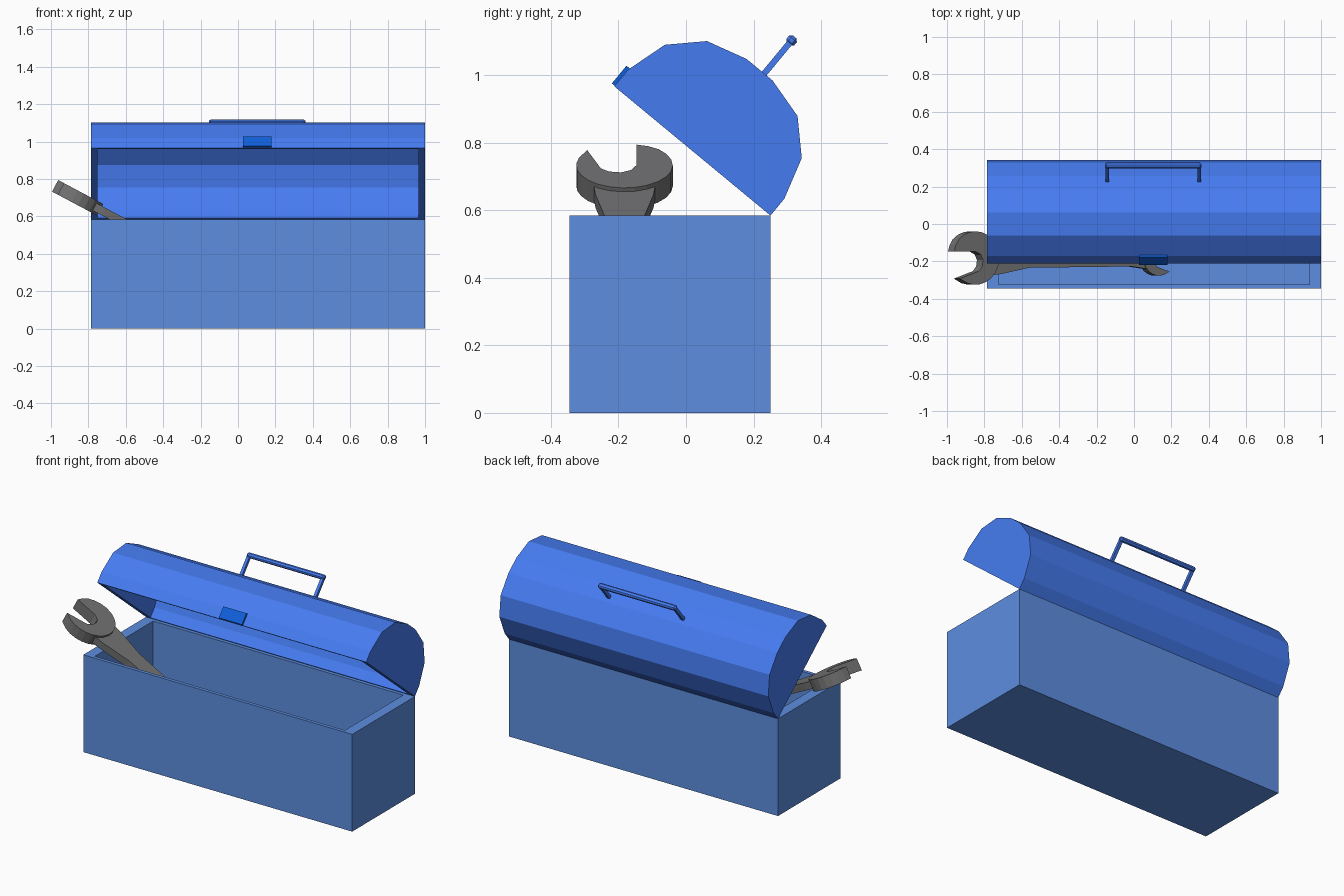
import bpy, bmesh
from math import radians, cos, sin
from mathutils import Matrix, Vector

if "Cube" in bpy.data.objects:
    bpy.data.objects.remove(bpy.data.objects["Cube"])


def material(name, rgb):
    m = bpy.data.materials.new(name)
    m.diffuse_color = (*rgb, 1)
    m.use_nodes = True
    m.node_tree.nodes["Principled BSDF"].inputs["Base Color"].default_value = m.diffuse_color
    return m


BOX_BLUE = material("box_blue", (0.11, 0.27, 0.74))
LID_BLUE = material("lid_blue", (0.06, 0.20, 0.88))
LATCH_BLUE = material("latch_blue", (0.005, 0.115, 0.70))
STEEL = material("steel", (0.17, 0.17, 0.175))


def prism(bm, points, offset):
    """Extrude a closed 3D outline along offset."""
    face = bm.faces.new([bm.verts.new(p) for p in points])
    ext = bmesh.ops.extrude_face_region(bm, geom=[face], use_keep_orig=True)
    verts = [g for g in ext["geom"] if isinstance(g, bmesh.types.BMVert)]
    bmesh.ops.translate(bm, verts=verts, vec=offset)
    bmesh.ops.recalc_face_normals(bm, faces=bm.faces)


def box(bm, lo, hi):
    lo, hi = Vector(lo), Vector(hi)
    m = Matrix.Translation((lo + hi) / 2) @ Matrix.Diagonal((*(hi - lo), 1))
    return bmesh.ops.create_cube(bm, size=1, matrix=m)["verts"]


def hollow(bm, direction, scale):
    """Open the face pointing in direction and line the inside with a scaled copy."""
    bm.normal_update()
    mouth = max(bm.faces, key=lambda f: f.normal.dot(direction))
    pivot = mouth.calc_center_bounds()
    rim = list(mouth.edges)
    bmesh.ops.delete(bm, geom=[mouth], context="FACES_ONLY")
    dup = bmesh.ops.duplicate(bm, geom=bm.verts[:] + bm.edges[:] + bm.faces[:])
    new = dup["geom"]
    inner = [g for g in new if isinstance(g, bmesh.types.BMVert)]
    bmesh.ops.scale(bm, vec=scale, verts=inner, space=Matrix.Translation(-pivot))
    bmesh.ops.reverse_faces(bm, faces=[g for g in new if isinstance(g, bmesh.types.BMFace)])
    inner_rim = [g for g in new if isinstance(g, bmesh.types.BMEdge) and g.is_boundary]
    bmesh.ops.bridge_loops(bm, edges=rim + inner_rim)
    bmesh.ops.recalc_face_normals(bm, faces=bm.faces)


def finish(bm, name, mat, location=(0, 0, 0), rotation=(0, 0, 0)):
    me = bpy.data.meshes.new(name)
    bm.to_mesh(me)
    bm.free()
    me.materials.append(mat)
    ob = bpy.data.objects.new(name, me)
    ob.location, ob.rotation_euler = location, rotation
    bpy.context.collection.objects.link(ob)
    return ob


X0, X1 = -0.786, 1.0
Y0, Y1, TOP = -0.345, 0.25, 0.584

# Open box body
bm = bmesh.new()
box(bm, (X0, Y0, 0), (X1, Y1, TOP))
hollow(bm, Vector((0, 0, 1)), (0.93, 0.93, 0.95))
finish(bm, "box_body", BOX_BLUE)

# Lid parts are built closed, with the hinge line at local y = 0, then swung open
HINGE = dict(location=(0, Y1, TOP), rotation=(radians(-39.6), 0, 0))
half = [(0, 0), (0, 0.064), (0.037, 0.19), (0.126, 0.278), (0.25, 0.312)]
profile = half + [(0.6 - u, n) for u, n in reversed(half)]
bm = bmesh.new()
prism(bm, [(X0, -u, n) for u, n in profile], (X1 - X0, 0, 0))
hollow(bm, Vector((0, 0, -1)), (0.96, 0.96, 0.96))
finish(bm, "lid", LID_BLUE, **HINGE)

# Latch on the front lip of the lid
bm = bmesh.new()
box(bm, (0.026, -0.611, 0.002), (0.18, -0.597, 0.07))
finish(bm, "latch", LATCH_BLUE, **HINGE)

# Carrying handle: chamfered grip and two thin legs
bm = bmesh.new()
box(bm, (-0.155, -0.297, 0.425), (0.36, -0.267, 0.453))
bmesh.ops.bevel(bm, geom=bm.edges[:], offset=0.008, segments=1, affect="EDGES")
for x in (-0.152, 0.339):
    box(bm, (x, -0.291, 0.305), (x + 0.018, -0.273, 0.43))
finish(bm, "carry_handle", LID_BLUE, **HINGE)


# Wrench: two open jaws joined by a tapered shank, leaning over the box end
def jaw(bm, centre, scale, thickness):
    arc = [radians(45 + i * 245 / 16) for i in range(17)]
    pts = [(0.12, 0.07)] + [(0.143 * cos(t), 0.143 * sin(t)) for t in arc]
    pts += [(0.095, -0.11), (-0.02, -0.07), (-0.04, -0.045), (-0.045, -0.01),
            (-0.03, 0.02), (0, 0.035), (0.13, 0.035)]
    # a negative scale along x turns the jaw towards the head end
    prism(bm, [(centre + a * scale, y * abs(scale), -thickness / 2) for a, y in pts],
          (0, 0, thickness))


LENGTH = 1.115
bm = bmesh.new()
jaw(bm, 0, -1, 0.07)
jaw(bm, LENGTH, 0.66, 0.055)
edge = [(0.09, 0.092), (0.16, 0.086), (0.33, 0.052), (0.95, 0.045), (1.06, 0.06)]
outline = edge + [(x, -y) for x, y in reversed(edge)]
prism(bm, [(x, y, -0.022) for x, y in outline], (0, 0, 0.044))
finish(bm, "wrench", STEEL, location=(-0.863, -0.182, 0.702), rotation=(0, radians(28), 0))
